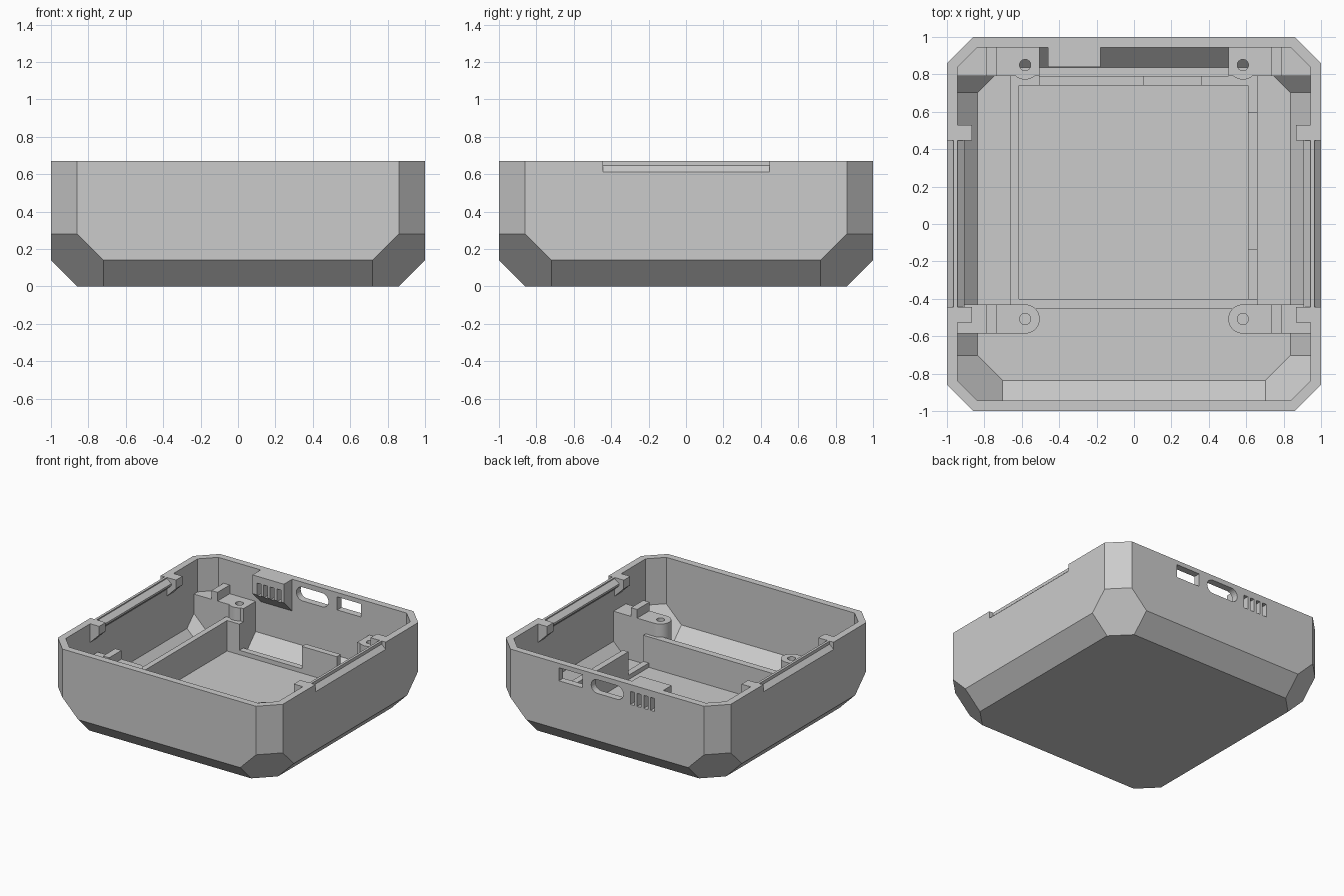
import bpy, bmesh, math

if "Cube" in bpy.data.objects:
    bpy.data.objects.remove(bpy.data.objects["Cube"])

TOP = 0.67
R2, R3 = math.sqrt(2), math.sqrt(3)


def finish(bm, name):
    bmesh.ops.recalc_face_normals(bm, faces=bm.faces)
    mesh = bpy.data.meshes.new(name)
    bm.to_mesh(mesh)
    bm.free()
    obj = bpy.data.objects.new(name, mesh)
    bpy.context.collection.objects.link(obj)
    return obj


def chamfered_hull(name, d, top):
    """Chamfered box, every face moved inwards by d."""
    h, a = 1 - d, 0.86 - d * R2
    v, c = 1.86 - d * R2, 1.58 - d * R3
    z1, xc, zc, f, e = h - a, v - h, v - c, a + d, c - a
    bm = bmesh.new()
    for p, q, z in ((xc, h, top), (xc, h, zc), (e, h, z1), (e, f, d)):
        for x, y in ((p, q), (q, p)):
            for sx in (1, -1):
                for sy in (1, -1):
                    bm.verts.new((x * sx, y * sy, z))
    bmesh.ops.convex_hull(bm, input=bm.verts[:])
    bmesh.ops.dissolve_limit(bm, angle_limit=0.01, verts=bm.verts[:], edges=bm.edges[:])
    return finish(bm, name)


def prism(name, pts, axis, a, b):
    """Profile in the two other axes, extruded along axis from a to b."""
    def place(p, t):
        return {'x': (t, p[0], p[1]), 'y': (p[0], t, p[1]), 'z': (p[0], p[1], t)}[axis]
    bm = bmesh.new()
    face = bm.faces.new([bm.verts.new(place(p, a)) for p in pts])
    new = bmesh.ops.extrude_face_region(bm, geom=[face])['geom']
    i = 'xyz'.index(axis)
    for v in new:
        if isinstance(v, bmesh.types.BMVert):
            v.co[i] = b
    return finish(bm, name)


def box(name, x0, x1, y0, y1, z0, z1):
    return prism(name, [(x0, y0), (x1, y0), (x1, y1), (x0, y1)], 'z', z0, z1)


def circle(cx, cy, r, n=32):
    return [(cx + r * math.cos(2 * math.pi * i / n), cy + r * math.sin(2 * math.pi * i / n))
            for i in range(n)]


def combine(obj, tool, op, keep=False):
    mod = obj.modifiers.new(op, 'BOOLEAN')
    mod.operation, mod.solver, mod.object = op, 'EXACT', tool
    bpy.context.view_layer.objects.active = obj
    bpy.ops.object.modifier_apply(modifier=mod.name)
    if not keep:
        bpy.data.objects.remove(tool, do_unlink=True)


# Hollow shell with chamfered edges and corners
shell = chamfered_hull("case_shell", 0, TOP)
combine(shell, chamfered_hull("cavity", 0.055, 0.9), 'DIFFERENCE')

# Vent block hanging inside the back wall, with sloped underside
combine(shell, prism("vent_block", [(0.96, TOP), (0.84, TOP), (0.84, 0.52), (0.96, 0.40)],
                     'x', -0.46, -0.18), 'UNION')

# Side latches: end tabs, inner lip and outer rim notch
for s in (1, -1):
    tab = [(s * 0.955, TOP), (s * 0.865, TOP), (s * 0.865, 0.6), (s * 0.955, 0.51)]
    for y0, y1 in ((-0.527, -0.445), (0.447, 0.53)):
        combine(shell, prism("latch_tab", tab, 'y', y0, y1), 'UNION')
    lip = [(s * 0.95, 0.665), (s * 0.905, 0.63), (s * 0.905, 0.615), (s * 0.95, 0.57)]
    combine(shell, prism("latch_lip", lip, 'y', -0.446, 0.448), 'UNION')
    notch = [(s * 1.1, 0.612), (s, 0.612), (s * 0.965, 0.645), (s * 0.965, 0.8), (s * 1.1, 0.8)]
    combine(shell, prism("rim_notch", notch, 'y', -0.445, 0.447), 'DIFFERENCE')

# Back wall openings: rectangular port, rounded port, four vents
combine(shell, box("port", 0.22, 0.43, 0.9, 1.1, 0.53, 0.635), 'DIFFERENCE')
pill = []
for s in (1, -1):
    for i in range(13):
        t = -math.pi / 2 + math.pi * i / 12
        pill.append((s * (0.088 + 0.055 * math.cos(t)), 0.575 + s * 0.055 * math.sin(t)))
combine(shell, prism("round_port", pill, 'y', 0.9, 1.1), 'DIFFERENCE')
for i in range(4):
    x = -0.42 + i * 0.059
    combine(shell, box("vent", x, x + 0.036, 0.8, 1.1, 0.51, 0.615), 'DIFFERENCE')

# Screw posts reaching from the walls, each with a raised rib
clip = chamfered_hull("post_clip", 0.05, 0.9)
for s, side in ((1, "right"), (-1, "left")):
    for end, cy, y0, y1, x0 in (("front", -0.508, -0.586, -0.43, 0.58),
                                ("back", 0.85, 0.79, 0.97, 0.505)):
        post = box(f"{end}_{side}_post", s * x0, s * 0.97, y0, y1, 0.03, 0.405)
        combine(post, prism("boss", circle(s * 0.582, cy, 0.078), 'z', 0.03, 0.405), 'UNION')
        combine(post, box("rib", s * 0.735, s * 0.79, y0, y1, 0.1, 0.475), 'UNION')
        combine(post, prism("hole", circle(s * 0.582, cy, 0.03), 'z', -0.1, 0.6), 'DIFFERENCE')
        combine(post, clip, 'INTERSECT', keep=True)
bpy.data.objects.remove(clip, do_unlink=True)

# Battery tray walls: tall left and front, stepped back and right
LOW, TALL, Z0 = 0.09, 0.30, 0.05


def stepped(pts_low_high, a, b):
    return [(a, Z0)] + pts_low_high + [(b, Z0)]


box("tray_left_wall", -0.66, -0.615, -0.40, 0.74, Z0, TALL)
box("tray_front_wall", -0.66, 0.66, -0.455, -0.40, Z0, TALL)
prism("tray_back_wall", stepped([(-0.66, TALL), (-0.505, TALL), (-0.505, LOW), (0.05, LOW),
      (0.05, 0.27), (0.36, 0.27), (0.36, LOW), (0.66, LOW)], -0.66, 0.66), 'y', 0.74, 0.79)
prism("tray_right_wall", stepped([(-0.40, LOW), (-0.14, LOW), (-0.14, 0.28), (0.60, 0.28),
      (0.60, LOW), (0.74, LOW)], -0.40, 0.74), 'x', 0.61, 0.66)
